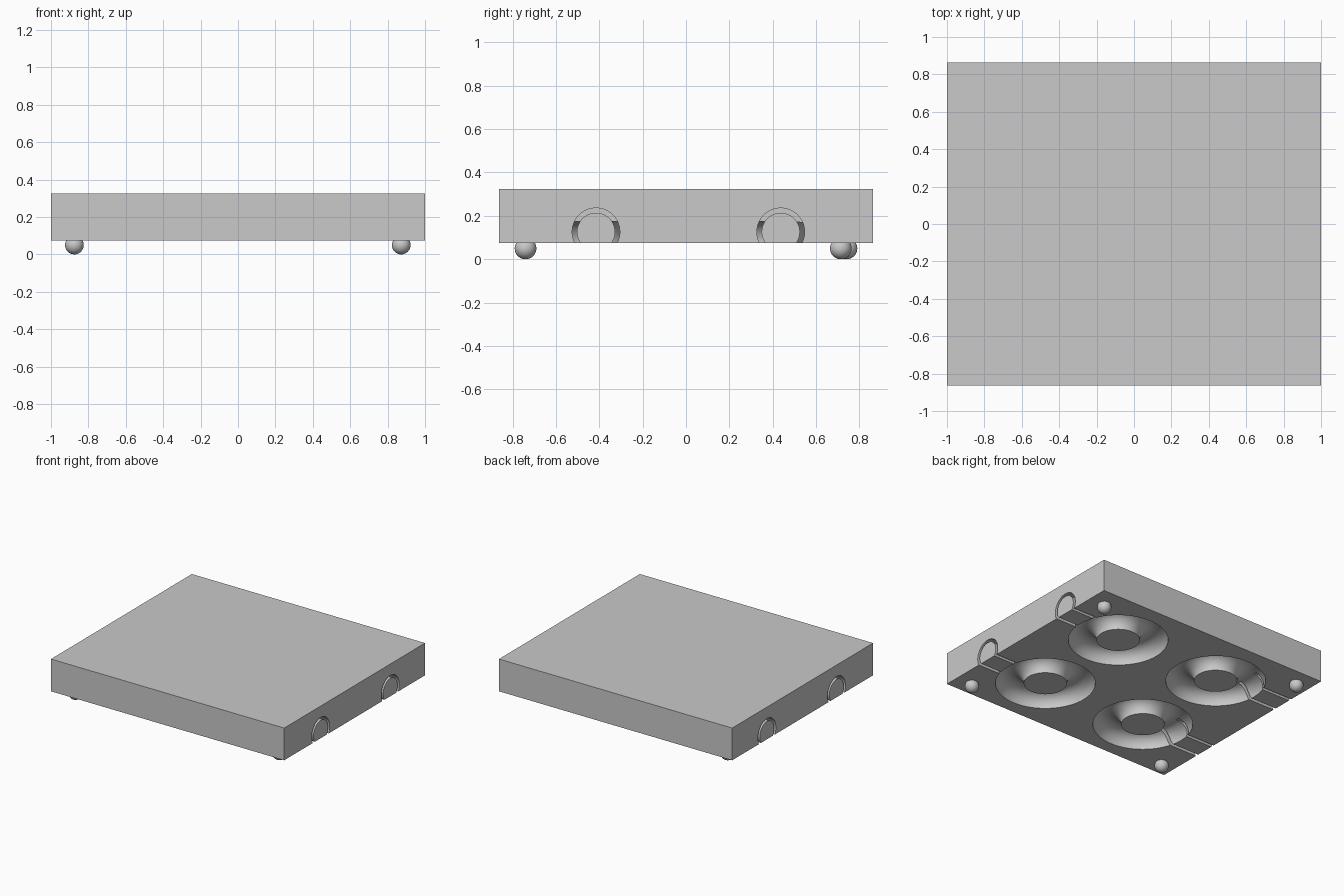
import bpy, bmesh, math
from mathutils import Matrix

if "Cube" in bpy.data.objects:
    bpy.data.objects.remove(bpy.data.objects["Cube"], do_unlink=True)

grey = bpy.data.materials.new("plain grey")
grey.use_nodes = True
COLOUR = (0.585, 0.585, 0.585, 1)
grey.diffuse_color = COLOUR
grey.node_tree.nodes["Principled BSDF"].inputs["Base Color"].default_value = COLOUR

BASE_Z, TOP_Z = 0.075, 0.325
RING_R, GROOVE_R = 0.2525, 0.1
SLOT_Z, SLOT_OUTER, SLOT_INNER = 0.126, 0.11, 0.088


def add_object(name, bm):
    bmesh.ops.recalc_face_normals(bm, faces=bm.faces)
    mesh = bpy.data.meshes.new(name)
    bm.to_mesh(mesh)
    bm.free()
    mesh.materials.append(grey)
    obj = bpy.data.objects.new(name, mesh)
    bpy.context.collection.objects.link(obj)
    return obj


def select(obj):
    bpy.ops.object.select_all(action="DESELECT")
    obj.select_set(True)
    bpy.context.view_layer.objects.active = obj


def revolve(name, profile, matrix, steps=96):
    """Turn a closed (radius, height) profile around its z axis."""
    bm = bmesh.new()
    rings = []
    for i in range(steps):
        a = math.tau * (i + 0.5) / steps
        rings.append([bm.verts.new((r * math.cos(a), r * math.sin(a), h)) for r, h in profile])
    n = len(profile)
    for i in range(steps):
        p, q = rings[i], rings[(i + 1) % steps]
        for j in range(n):
            k = (j + 1) % n
            bm.faces.new((p[j], q[j], q[k], p[k]))
    bm.transform(matrix)
    return add_object(name, bm)


def carve(body, cutter):
    cutter.hide_render = True
    mod = body.modifiers.new("carve", "BOOLEAN")
    mod.operation = "DIFFERENCE"
    mod.solver = "EXACT"
    mod.object = cutter
    select(body)
    bpy.ops.object.modifier_apply(modifier=mod.name)
    bpy.data.objects.remove(cutter, do_unlink=True)


# Slab body
bm = bmesh.new()
bmesh.ops.create_cube(bm, size=1)
bmesh.ops.scale(bm, vec=(2, 1.725, TOP_Z - BASE_Z), verts=bm.verts)
bmesh.ops.translate(bm, vec=(0, 0, (TOP_Z + BASE_Z) / 2), verts=bm.verts)
body = add_object("slab_body", bm)

# Half-round ring grooves in the underside
circle = [(RING_R + GROOVE_R * math.cos(math.tau * (i + 0.5) / 48),
           GROOVE_R * math.sin(math.tau * (i + 0.5) / 48)) for i in range(48)]
for x in (0.473, -0.425):
    for y in (0.39, -0.41):
        carve(body, revolve("ring_cutter", circle, Matrix.Translation((x, y, BASE_Z))))

# Thin arched slots leading from the sides to the crest of the grooves
for start, end in ((0.72, 1.1), (-1.1, -0.675)):
    wall = [(SLOT_INNER, start), (SLOT_OUTER, start), (SLOT_OUTER, end), (SLOT_INNER, end)]
    for y in (0.437, -0.415):
        place = Matrix.Translation((0, y, SLOT_Z)) @ Matrix.Rotation(math.pi / 2, 4, "Y")
        carve(body, revolve("slot_cutter", wall, place, 64))

select(body)
bpy.ops.object.shade_smooth_by_angle(angle=math.radians(30))

# Ball feet
feet = {"front_left_foot": (0.873, -0.74), "front_right_foot": (-0.875, -0.74),
        "back_left_foot": (0.873, 0.714), "back_right_foot": (-0.875, 0.74)}
for name, (x, y) in feet.items():
    bm = bmesh.new()
    bmesh.ops.create_uvsphere(bm, u_segments=32, v_segments=20, radius=0.05)
    bmesh.ops.translate(bm, vec=(x, y, 0.05), verts=bm.verts)
    foot = add_object(name, bm)
    select(foot)
    bpy.ops.object.shade_smooth_by_angle(angle=math.radians(30))
